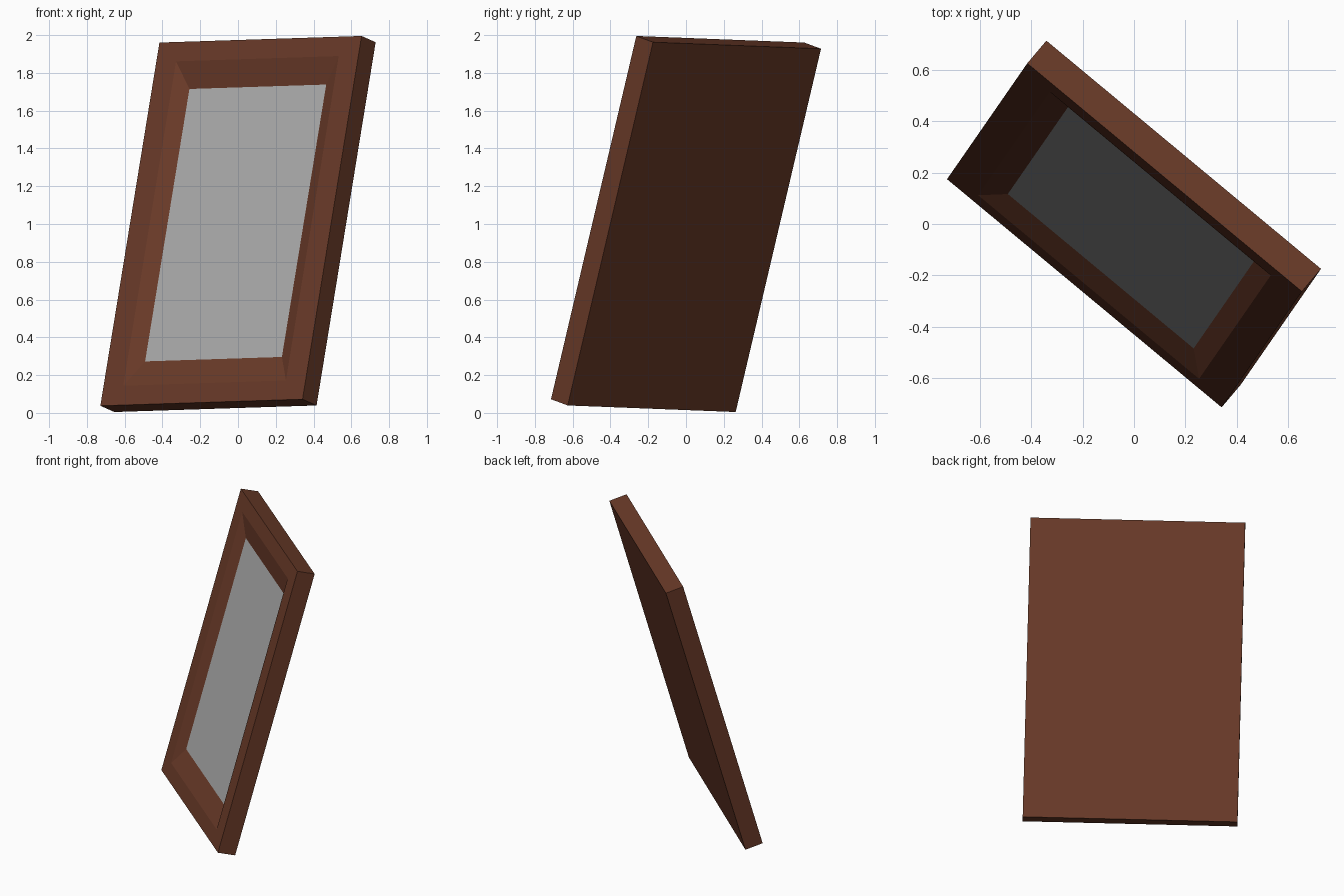
import bpy, bmesh
from mathutils import Matrix, Vector

if "Cube" in bpy.data.objects:
    bpy.data.objects.remove(bpy.data.objects["Cube"])


def srgb(*c):
    return tuple(((v / 255 + 0.055) / 1.055) ** 2.4 for v in c) + (1.0,)


def material(name, colour):
    m = bpy.data.materials.new(name)
    m.diffuse_color = colour
    m.use_nodes = True
    m.node_tree.nodes["Principled BSDF"].inputs["Base Color"].default_value = m.diffuse_color
    return m


wood = material("brown wood", srgb(105, 58, 40))
grey = material("grey panel", srgb(172, 172, 172))

# Leaning pose: local x = width, y = depth (into the back), z = height
w = Vector((0.769, -0.639, 0.025)).normalized()
h = Vector((0.155, 0.227, 0.9615))
h = (h - w * h.dot(w)).normalized()
d = h.cross(w)
pose = Matrix((w, d, h)).transposed().to_4x4()
pose.translation = (0, 0, 1)


def add_object(name, bm, mat):
    bmesh.ops.recalc_face_normals(bm, faces=bm.faces)
    me = bpy.data.meshes.new(name)
    bm.to_mesh(me)
    bm.free()
    me.materials.append(mat)
    ob = bpy.data.objects.new(name, me)
    bpy.context.collection.objects.link(ob)
    ob.matrix_world = pose
    return ob


def ring(bm, x, y, z):
    return [bm.verts.new((sx * x, y, sz * z))
            for sx, sz in ((-1, -1), (1, -1), (1, 1), (-1, 1))]


# Frame: back, outer sides, flat rim and sloping inner border
bm = bmesh.new()
rings = [ring(bm, *r) for r in ((0.696, 0.06, 1.0), (0.696, -0.06, 1.0),
                                (0.56, -0.06, 0.893), (0.471, -0.02, 0.75))]
bm.faces.new(rings[0])
for a, b in zip(rings, rings[1:]):
    for i in range(4):
        j = (i + 1) % 4
        bm.faces.new((a[i], a[j], b[j], b[i]))
# open shell: orient from the back face outward
add_object("frame", bm, wood)

# Recessed centre panel
bm = bmesh.new()
face = bm.faces.new(ring(bm, 0.471, -0.02, 0.75))
panel = add_object("centre_panel", bm, grey)
if panel.data.polygons[0].normal.y > 0:
    panel.data.flip_normals()
